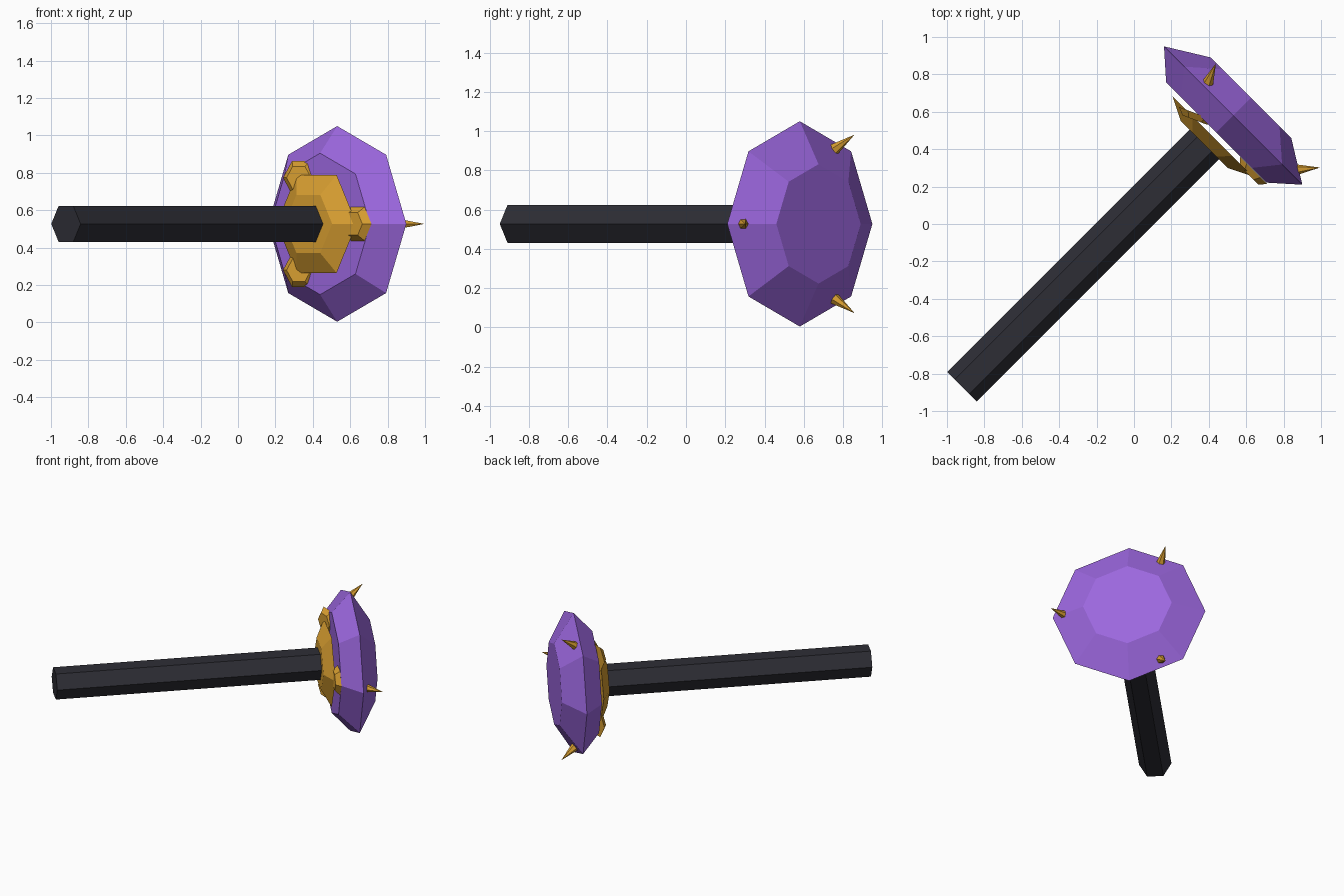
import bpy, bmesh
from math import radians, sin, cos, pi
from mathutils import Vector, Matrix

if "Cube" in bpy.data.objects:
    bpy.data.objects.remove(bpy.data.objects["Cube"])


def make_material(name, rgb, rough):
    mat = bpy.data.materials.new(name)
    mat.use_nodes = True
    color = (*rgb, 1)
    mat.diffuse_color = color
    bsdf = mat.node_tree.nodes["Principled BSDF"]
    bsdf.inputs["Base Color"].default_value = color
    bsdf.inputs["Roughness"].default_value = rough
    return mat


PURPLE = make_material("gem purple", (0.33, 0.135, 0.73), 0.5)
GOLD = make_material("gold", (0.68, 0.34, 0.03), 0.5)
DARK = make_material("dark handle", (0.027, 0.027, 0.036), 0.6)

# The tool lies level along the diagonal: local x = up, y = sideways, z = along
side = Vector((1, -1, 0)).normalized()
along = Vector((1, 1, 0)).normalized()
FRAME = Matrix((Vector((0, 0, 1)), side, along)).transposed().to_4x4()
FRAME.translation = side * -0.035 + Vector((0, 0, 0.527))


def polar(angle, radius, dist):
    """Point at an angle around the handle axis, measured from sideways."""
    return Vector((radius * sin(angle), radius * cos(angle), dist))


def lathe(name, sides, profile, mat, place=None):
    """Flat-faced solid from (radius, distance) rings; radius 0 is a point."""
    place = place or Matrix.Identity(4)
    bm = bmesh.new()
    rings = []
    for radius, dist in profile:
        count = sides if radius else 1
        rings.append([bm.verts.new(FRAME @ place @ polar(2 * pi * i / sides, radius, dist))
                      for i in range(count)])
    for low, high in zip(rings, rings[1:]):
        for i in range(sides):
            j = (i + 1) % sides
            if len(high) == 1:
                bm.faces.new((low[i], low[j], high[0]))
            else:
                bm.faces.new((low[i], low[j], high[j], high[i]))
    for ring in (rings[0], rings[-1]):
        if len(ring) > 1:
            bm.faces.new(ring)
    bmesh.ops.recalc_face_normals(bm, faces=bm.faces)
    mesh = bpy.data.meshes.new(name)
    bm.to_mesh(mesh)
    bm.free()
    mesh.materials.append(mat)
    obj = bpy.data.objects.new(name, mesh)
    bpy.context.collection.objects.link(obj)
    return obj


# Main parts
lathe("handle", 6, [(0.111, -1.266), (0.111, 0.6)], DARK)
lathe("collar", 6, [(0.18, 0.567), (0.303, 0.629)], GOLD)
lathe("gem_head", 8, [(0.378, 0.656), (0.523, 0.785), (0.304, 0.92)], PURPLE)

# Three claws holding the gem and three spikes on its bevel
for n, (label, tilt) in enumerate((("side", 0), ("upper", 24), ("lower", 24))):
    angle = 2 * pi * n / 3
    place = (Matrix.Translation(polar(angle, 0.285, 0.655))
             @ Matrix.Rotation(radians(tilt), 4, 'X'))
    lathe(label + "_claw", 6, [(0.07, -0.035), (0.104, 0)], GOLD, place)

    base, tip = polar(angle, 0.44, 0.815), polar(angle, 0.525, 0.917)
    place = (Matrix.Translation(base)
             @ (tip - base).to_track_quat('Z', 'Y').to_matrix().to_4x4())
    lathe(label + "_spike", 6, [(0.03, 0), (0, (tip - base).length)], GOLD, place)
